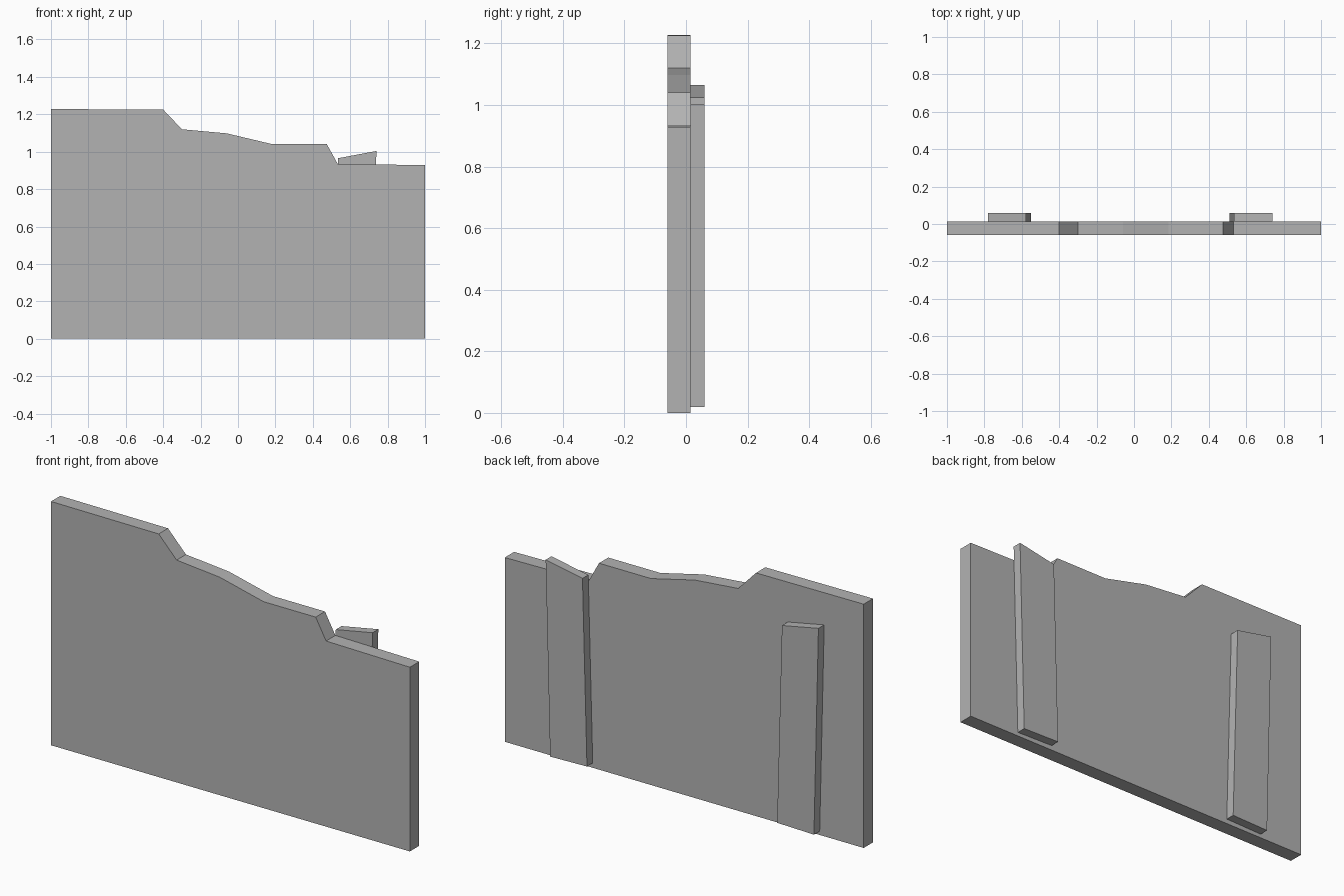
import bpy
import bmesh

cube = bpy.data.objects.get("Cube")
if cube:
    bpy.data.objects.remove(cube, do_unlink=True)

# One plain grey material
grey = bpy.data.materials.new("plain_grey")
grey.use_nodes = True
colour = (0.45, 0.45, 0.45, 1.0)
grey.diffuse_color = colour
bsdf = next(n for n in grey.node_tree.nodes if n.type == 'BSDF_PRINCIPLED')
bsdf.inputs["Base Color"].default_value = colour


def extrude_profile(name, profile, y_front, y_back):
    """Turn an x-z outline into a flat slab between two depths."""
    bm = bmesh.new()
    face = bm.faces.new([bm.verts.new((x, y_front, z)) for x, z in profile])
    result = bmesh.ops.extrude_face_region(bm, geom=[face])
    moved = [v for v in result["geom"] if isinstance(v, bmesh.types.BMVert)]
    bmesh.ops.translate(bm, verts=moved, vec=(0, y_back - y_front, 0))
    bmesh.ops.recalc_face_normals(bm, faces=bm.faces)
    mesh = bpy.data.meshes.new(name)
    bm.to_mesh(mesh)
    bm.free()
    mesh.materials.append(grey)
    obj = bpy.data.objects.new(name, mesh)
    bpy.context.collection.objects.link(obj)
    return obj


# Wall panel with a stepped, broken top edge
extrude_profile("wall_panel", [
    (-1, 0), (1, 0), (1, 0.928), (0.533, 0.935), (0.475, 1.04),
    (0.185, 1.04), (-0.06, 1.098), (-0.3, 1.12), (-0.4, 1.225), (-1, 1.228),
], -0.06, 0.014)

# Leaning back posts, mirrored, with slanted tops at different heights
for name, side, inner_top, outer_top in (
        ("left_post", 1, 0.965, 1.004), ("right_post", -1, 1.025, 1.065)):
    extrude_profile(name, [
        (side * 0.51 if side > 0 else -0.55, 0.024),
        (side * 0.715 if side > 0 else -0.755, 0.019),
        (side * 0.74 if side > 0 else -0.78, outer_top),
        (side * 0.535 if side > 0 else -0.577, inner_top),
    ], 0.014, 0.06)
